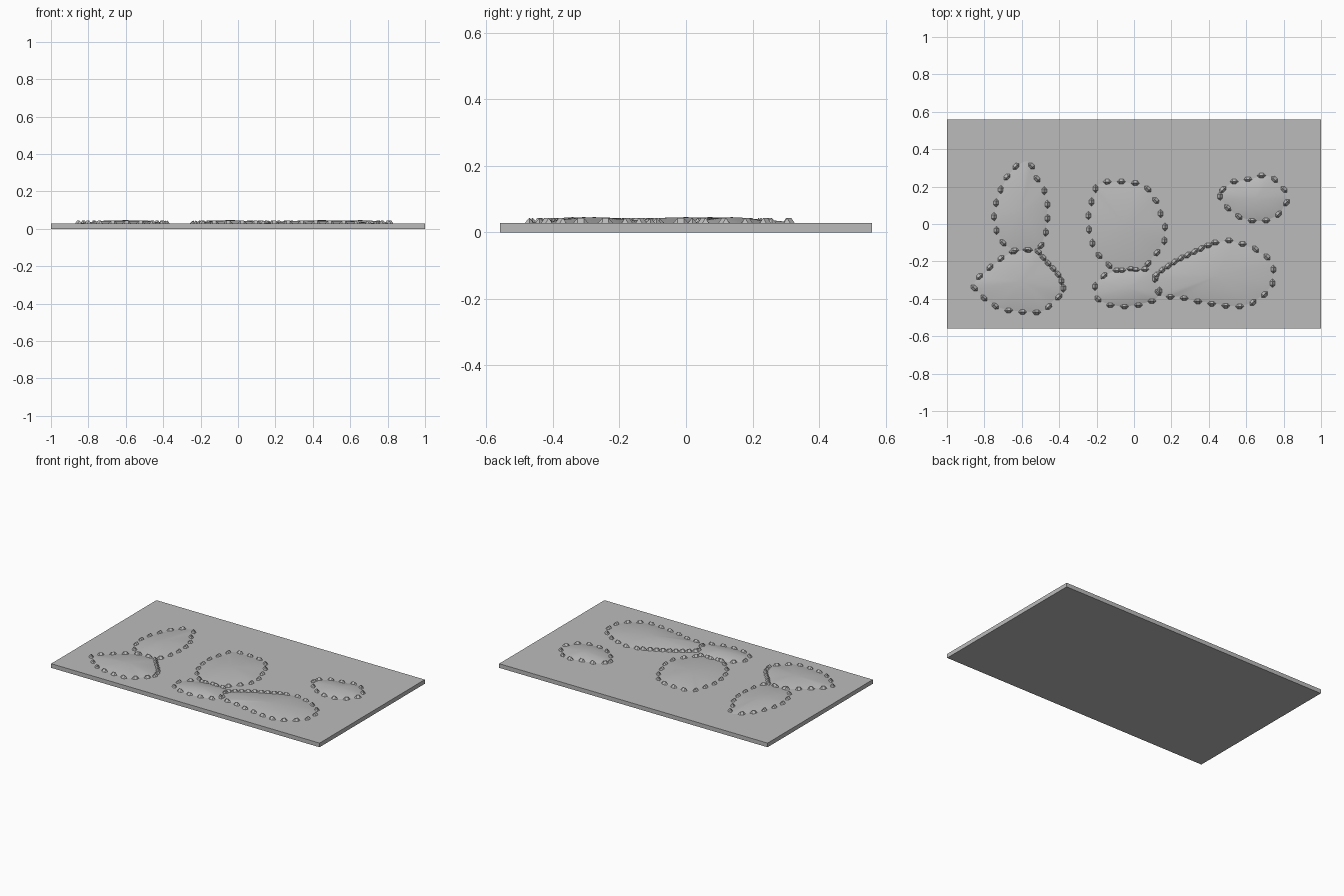
import bpy
import bmesh
import math
from mathutils import Vector

SLAB_TOP = 0.028
RISE = 0.018

default_cube = bpy.data.objects.get("Cube")
if default_cube:
    bpy.data.objects.remove(default_cube, do_unlink=True)

grey = bpy.data.materials.new("stone grey")
grey.use_nodes = True
colour = (0.5, 0.5, 0.5, 1)
grey.diffuse_color = colour
for node in grey.node_tree.nodes:
    if node.type == "BSDF_PRINCIPLED":
        node.inputs["Base Color"].default_value = colour


def make_object(name, bm, smooth=False):
    """Turn a bmesh into a linked object with the shared material."""
    bmesh.ops.recalc_face_normals(bm, faces=bm.faces)
    mesh = bpy.data.meshes.new(name)
    for face in bm.faces:
        face.smooth = smooth
    bm.to_mesh(mesh)
    bm.free()
    mesh.materials.append(grey)
    obj = bpy.data.objects.new(name, mesh)
    bpy.context.collection.objects.link(obj)
    return obj


def smooth_loop(points, steps=4):
    """Round a closed outline through its points."""
    pts = [Vector(p) for p in points]
    count = len(pts)
    result = []
    for i in range(count):
        a, b, c, d = (pts[(i + k) % count] for k in (-1, 0, 1, 2))
        for s in range(steps):
            t = s / steps
            result.append(b + (c - a) * t / 2
                          + (a * 2 - b * 5 + c * 4 - d) * t * t / 2
                          + (b * 3 - a - c * 3 + d) * t ** 3 / 2)
    return result


def add_mound(name, outline):
    """Low dome made of shrinking rings of the outline."""
    bm = bmesh.new()
    centre = sum(outline, Vector((0, 0))) / len(outline)
    rings = []
    for scale in (1, 0.94, 0.85, 0.7, 0.5, 0.25):
        z = SLAB_TOP - 0.0005 + RISE * (1 - scale ** 2)
        rings.append([bm.verts.new((*centre.lerp(p, scale), z)) for p in outline])
    count = len(outline)
    for outer, inner in zip(rings, rings[1:]):
        for i in range(count):
            j = (i + 1) % count
            bm.faces.new((outer[i], outer[j], inner[j], inner[i]))
    peak = bm.verts.new((*centre, SLAB_TOP + RISE))
    last = rings[-1]
    for i in range(count):
        bm.faces.new((last[i], last[(i + 1) % count], peak))
    make_object(name, bm, smooth=True)


def add_stud(bm, spot, heading):
    """Pointed ridge lying along one of eight directions."""
    angle = round(heading / (math.pi / 4)) * math.pi / 4
    along = Vector((math.cos(angle), math.sin(angle)))
    across = Vector((-along.y, along.x))
    base = [bm.verts.new((*(spot + along * u + across * v), SLAB_TOP - 0.001))
            for u, v in ((-0.024, 0), (-0.01, -0.015), (0.01, -0.015),
                         (0.024, 0), (0.01, 0.015), (-0.01, 0.015))]
    top = [bm.verts.new((*(spot + along * u), SLAB_TOP + RISE * 0.9))
           for u in (-0.009, 0.009)]
    bm.faces.new((base[5], base[0], top[0]))
    bm.faces.new((base[0], base[1], top[0]))
    bm.faces.new((base[1], base[2], top[1], top[0]))
    bm.faces.new((base[2], base[3], top[1]))
    bm.faces.new((base[3], base[4], top[1]))
    bm.faces.new((base[4], base[5], top[0], top[1]))
    bm.faces.new(base[::-1])


def add_studs(name, path, spacing):
    """Studs at even distances along a path."""
    bm = bmesh.new()
    walked, target = 0, spacing / 2
    for a, b in zip(path, path[1:]):
        step = b - a
        while step.length > 0 and target <= walked + step.length:
            spot = a.lerp(b, (target - walked) / step.length)
            add_stud(bm, spot, math.atan2(step.y, step.x))
            target += spacing
        walked += step.length
    make_object(name, bm)


# Base slab
bm = bmesh.new()
bmesh.ops.create_cube(bm, size=1)
bmesh.ops.scale(bm, vec=(2, 1.12, SLAB_TOP), verts=bm.verts)
bmesh.ops.translate(bm, vec=(0, 0, SLAB_TOP / 2), verts=bm.verts)
make_object("base_slab", bm)

# Outlines of the raised mounds
mounds = {
    "leaf_mound": [(-.57, .34), (-.53, .26), (-.47, .15), (-.465, 0), (-.5, -.12),
                   (-.57, -.14), (-.64, -.14), (-.7, -.1), (-.745, 0), (-.74, .1),
                   (-.7, .21), (-.65, .29)],
    "corner_mound": [(-.53, -.14), (-.47, -.2), (-.4, -.28), (-.38, -.36),
                     (-.44, -.42), (-.5, -.47), (-.68, -.46), (-.77, -.42),
                     (-.86, -.33), (-.8, -.26), (-.73, -.2), (-.65, -.15)],
    "centre_mound": [(-.18, .22), (0, .22), (.09, .17), (.14, .06), (.17, -.06),
                     (.11, -.17), (.03, -.24), (-.1, -.24), (-.2, -.15),
                     (-.24, -.03), (-.24, .07), (-.21, .16)],
    "front_mound": [(-.19, -.3), (-.1, -.25), (0, -.24), (.08, -.25), (.13, -.32),
                    (.13, -.39), (.07, -.42), (-.03, -.44), (-.14, -.43),
                    (-.21, -.38)],
    "wide_mound": [(.11, -.29), (.19, -.22), (.3, -.16), (.47, -.09), (.59, -.11),
                   (.69, -.16), (.74, -.22), (.74, -.32), (.68, -.39), (.57, -.44),
                   (.38, -.42), (.24, -.39), (.14, -.38)],
    "small_mound": [(.46, .15), (.52, .22), (.62, .24), (.71, .26), (.78, .21),
                    (.82, .14), (.78, .06), (.71, .02), (.62, .02), (.53, .06)],
}

# Parts of an outline with closely set studs: first and last point
dense_runs = {"corner_mound": (0, 3), "wide_mound": (0, 3)}
STEPS = 4

for name, points in mounds.items():
    outline = smooth_loop(points, STEPS)
    add_mound(name, outline)
    closed = outline + outline[:1]
    end = dense_runs.get(name, (0, 0))[1] * STEPS
    if end:
        add_studs(name + "_close_studs", closed[:end + 1], 0.04)
    add_studs(name + "_studs", closed[end:], 0.075)
